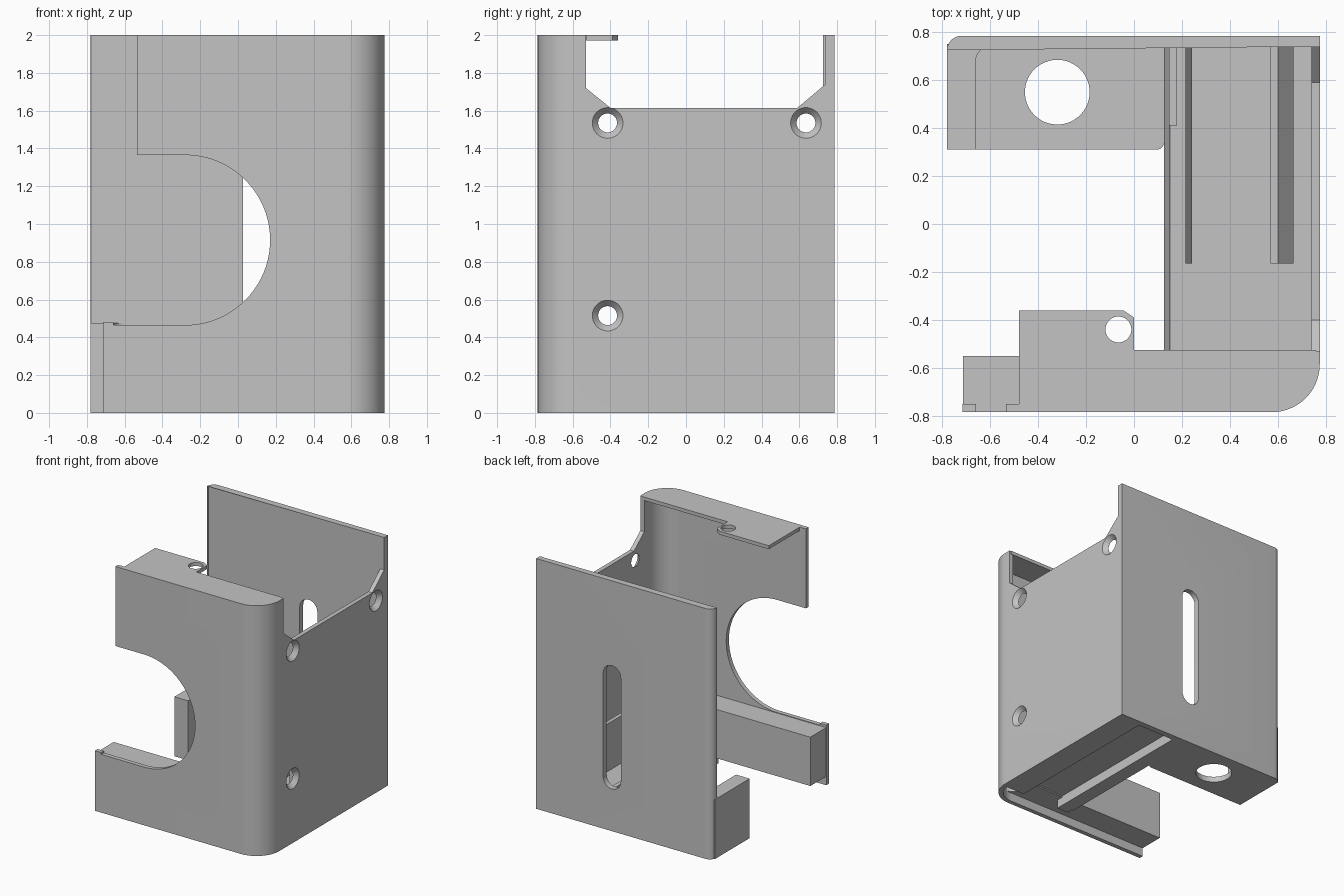
import bpy, bmesh, math
from mathutils import Vector

cube = bpy.data.objects.get("Cube")
if cube:
    bpy.data.objects.remove(cube, do_unlink=True)

grey = bpy.data.materials.new("plain grey")
grey.use_nodes = True
colour = (0.55, 0.55, 0.55, 1)
grey.diffuse_color = colour
grey.node_tree.nodes["Principled BSDF"].inputs["Base Color"].default_value = colour


def arc(cx, cy, r, start, end, steps=16):
    """Points along an arc, angles in degrees."""
    angles = [math.radians(start + (end - start) * i / steps) for i in range(steps + 1)]
    return [(cx + r * math.cos(a), cy + r * math.sin(a)) for a in angles]


def rect(u0, u1, v0, v1):
    return [(u0, v0), (u1, v0), (u1, v1), (u0, v1)]


def prism(name, points, low, high, axis="z"):
    """Extrude a 2D outline along an axis."""
    place = {"z": lambda u, v, w: (u, v, w),
             "y": lambda u, v, w: (u, w, v),
             "x": lambda u, v, w: (w, u, v)}[axis]
    bm = bmesh.new()
    face = bm.faces.new([bm.verts.new(place(u, v, low)) for u, v in points])
    new = bmesh.ops.extrude_face_region(bm, geom=[face])["geom"]
    shift = Vector(place(0, 0, high - low))
    bmesh.ops.translate(bm, vec=shift, verts=[g for g in new if isinstance(g, bmesh.types.BMVert)])
    bmesh.ops.recalc_face_normals(bm, faces=bm.faces)
    mesh = bpy.data.meshes.new(name)
    bm.to_mesh(mesh)
    bm.free()
    obj = bpy.data.objects.new(name, mesh)
    bpy.context.collection.objects.link(obj)
    mesh.materials.append(grey)
    return obj


def cone(name, r1, r2, depth, location):
    """Tapered cutter lying along x."""
    bpy.ops.mesh.primitive_cone_add(vertices=40, radius1=r1, radius2=r2, depth=depth,
                                    location=location, rotation=(0, math.pi / 2, 0))
    obj = bpy.context.object
    obj.name = name
    return obj


def cut(target, cutters):
    """Subtract the cutters and remove them."""
    for cutter in cutters:
        mod = target.modifiers.new("cut", "BOOLEAN")
        mod.operation, mod.solver, mod.object = "DIFFERENCE", "EXACT", cutter
        bpy.context.view_layer.objects.active = target
        bpy.ops.object.modifier_apply(modifier=mod.name)
        bpy.data.objects.remove(cutter, do_unlink=True)


# Wrap-around shell: front, side and back walls
outline = ([(-0.715, -0.785)] + arc(0.575, -0.585, 0.2, -90, 0)
           + [(0.775, 0.785)] + arc(-0.72, 0.725, 0.06, 90, 180, 8)
           + [(-0.78, 0.74), (0.74, 0.74)] + arc(0.575, -0.585, 0.165, 0, -90)
           + [(-0.715, -0.75)])
shell = prism("shell_walls", outline, 0, 2)

# Front opening, side notch and back slot
opening = ([(-1, 2.1), (-0.535, 2.1), (-0.535, 1.365)]
           + arc(-0.28, 0.915, 0.45, 90, -90, 40)
           + [(-0.66, 0.465), (-0.66, 0.48), (-1, 0.48)])
notch = [(-0.53, 2.1), (-0.53, 1.72), (-0.4, 1.615), (0.59, 1.615), (0.738, 1.74), (0.738, 2.1)]
slot = arc(0.105, 1.245, 0.078, 0, 180) + arc(0.105, 0.415, 0.078, 180, 360)
cutters = [prism("opening_cutter", opening, -1, -0.65, "y"),
           prism("notch_cutter", notch, 0.6, 1, "x"),
           prism("slot_cutter", slot, 0.6, 1, "y")]

# Countersunk screw holes in the side wall
for y, z in ((-0.415, 0.515), (-0.415, 1.535), (0.635, 1.535)):
    cutters.append(cone("screw_cutter", 0.05, 0.05, 0.3, (0.75, y, z)))
    cutters.append(cone("sink_cutter", 0.047, 0.083, 0.04, (0.757, y, z)))
cut(shell, cutters)

# Top cap with its pierced tab
cap = prism("top_cap", [(-0.48, -0.77)] + arc(0.575, -0.585, 0.185, -90, 0)
            + [(0.76, -0.525), (0, -0.525), (0, -0.39), (-0.045, -0.36), (-0.48, -0.36)],
            1.972, 2)
cut(cap, [prism("tab_hole_cutter", arc(-0.065, -0.44, 0.054, 0, 351, 39), 1.9, 2.1)])

# Front beam with a slimmer foot rim
screw_hole = arc(0.63, -0.66, 0.085, 0, 351, 39)
for name, back, low, high in (("front_beam", -0.55, 0.07, 0.46), ("beam_rim", -0.6, 0, 0.07)):
    beam = prism(name, [(-0.714, -0.765)] + arc(0.575, -0.585, 0.18, -90, 0)
                 + [(0.755, back), (-0.714, back)], low, high)
    cut(beam, [prism("beam_hole_cutter", screw_hole, -0.1, 0.3)])

# Side floor with a shallow channel underneath
floor = prism("side_floor", rect(0.14, 0.755, -0.61, 0.76), 0, 0.12)
cut(floor, [prism("channel_cutter", rect(0.24, 0.57, -0.7, 0.74), -0.1, 0.08)])
prism("floor_edge", [(0.125, 0), (0.15, 0), (0.15, 0.14), (0.125, 0.16)], -0.56, 0.75, "y")

# Rails standing on the side floor
prism("inner_rail", [(0.215, 0.1), (0.24, 0.1), (0.24, 0.14), (0.215, 0.18)], -0.165, 0.75, "y")
prism("outer_rail", [(0.57, 0.1), (0.665, 0.1), (0.665, 0.42), (0.6, 0.5), (0.57, 0.5)],
      -0.165, 0.75, "y")
prism("corner_rib", rect(0.145, 0.18, 0.41, 0.75), 0.1, 0.3)

# Rear foot: pierced floor and thick end plate
foot = prism("rear_foot_floor", [(-0.7, 0.31)] + arc(0.095, 0.34, 0.03, -90, 0, 6)
             + [(0.14, 0.34), (0.14, 0.76), (-0.7, 0.76)], 0, 0.045)
cut(foot, [prism("foot_hole_cutter", arc(-0.32, 0.55, 0.135, 0, 354, 59), -0.1, 0.2)])
prism("rear_foot_end", [(-0.78, 0.31), (-0.66, 0.31), (-0.66, 0.68)]
      + arc(-0.6, 0.68, 0.06, 180, 90, 8) + [(-0.6, 0.75), (-0.78, 0.75)], 0, 0.475)

# Smooth the curved walls, keeping hard edges sharp
bpy.ops.object.select_all(action="DESELECT")
for obj in bpy.context.scene.objects:
    if obj.type == "MESH" and grey.name in obj.data.materials:
        obj.select_set(True)
        bpy.context.view_layer.objects.active = obj
bpy.ops.object.shade_smooth_by_angle(angle=math.radians(25))
